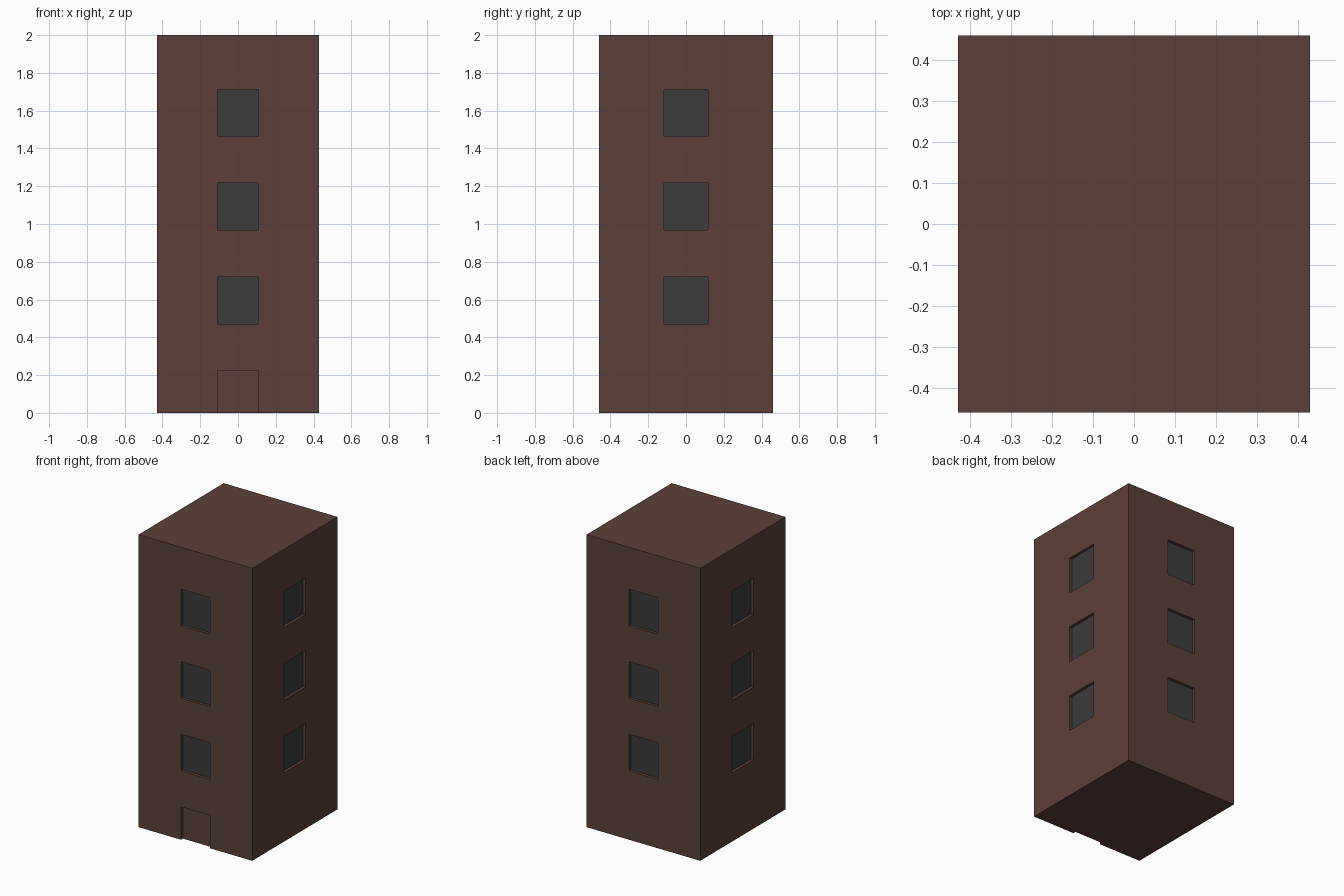
import bpy, bmesh
from mathutils import Vector

if "Cube" in bpy.data.objects:
    bpy.data.objects.remove(bpy.data.objects["Cube"])

W, D, H = 0.86, 0.92, 2.0           # overall size
HX, HY = 0.1085, 0.1165             # half widths of openings
DEPTH = 0.02                        # recess depth
DOOR_TOP = 0.225
WINDOWS = [(0.47, 0.72), (0.967, 1.217), (1.463, 1.713)]


def material(name, rgb):
    lin = [(c / 255 / 12.92 if c < 11 else ((c / 255 + 0.055) / 1.055) ** 2.4) for c in rgb]
    m = bpy.data.materials.new(name)
    m.diffuse_color = (*lin, 1)
    m.use_nodes = True
    m.node_tree.nodes["Principled BSDF"].inputs["Base Color"].default_value = m.diffuse_color
    return m


# Plain tower block
bm = bmesh.new()
bmesh.ops.create_cube(bm, size=1)
for v in bm.verts:
    v.co = Vector((v.co.x * W, v.co.y * D, (v.co.z + 0.5) * H))


def cut(axis, pos):
    no = Vector((0, 0, 0))
    no[axis] = 1
    bmesh.ops.bisect_plane(bm, geom=bm.verts[:] + bm.edges[:] + bm.faces[:],
                           plane_co=no * pos, plane_no=no)


# Score the outlines of all openings
for s in (-1, 1):
    cut(0, s * HX)
    cut(1, s * HY)
cut(1, -D / 2 + DEPTH)
for z in [DOOR_TOP] + [z for pair in WINDOWS for z in pair]:
    cut(2, z)


def is_window(c):
    return any(a < c.z < b for a, b in WINDOWS)


# Push windows (four sides) and the front door inwards
windows, doors = [], []
for f in bm.faces:
    c, n = f.calc_center_median(), f.normal
    centred = (abs(n.y) > 0.9 and abs(c.x) < HX) or (abs(n.x) > 0.9 and abs(c.y) < HY)
    if centred and is_window(c):
        windows.append(f)
    elif centred and n.y < -0.9 and c.z < DOOR_TOP:
        doors.append(f)
bmesh.ops.inset_individual(bm, faces=windows + doors, thickness=0, depth=-DEPTH)
for f in windows:
    f.material_index = 1

# Open the floor below the door recess
bm.normal_update()
notch = [f for f in bm.faces
         if all(abs(v.co.z) < 1e-4 for v in f.verts)
         and abs(f.calc_center_median().x) < HX
         and f.calc_center_median().y < -D / 2 + DEPTH]
bmesh.ops.delete(bm, geom=notch, context='FACES')
bmesh.ops.remove_doubles(bm, verts=bm.verts[:], dist=1e-4)

# Merge the flat wall pieces again
bmesh.ops.dissolve_limit(bm, angle_limit=0.01, verts=bm.verts[:], edges=bm.edges[:],
                         delimit={'MATERIAL'})
bmesh.ops.recalc_face_normals(bm, faces=bm.faces[:])

mesh = bpy.data.meshes.new("apartment_tower")
bm.to_mesh(mesh)
bm.free()
mesh.materials.append(material("brown wall", (93, 64, 56)))
mesh.materials.append(material("dark grey glass", (60, 60, 60)))
tower = bpy.data.objects.new("apartment_tower", mesh)
bpy.context.collection.objects.link(tower)
